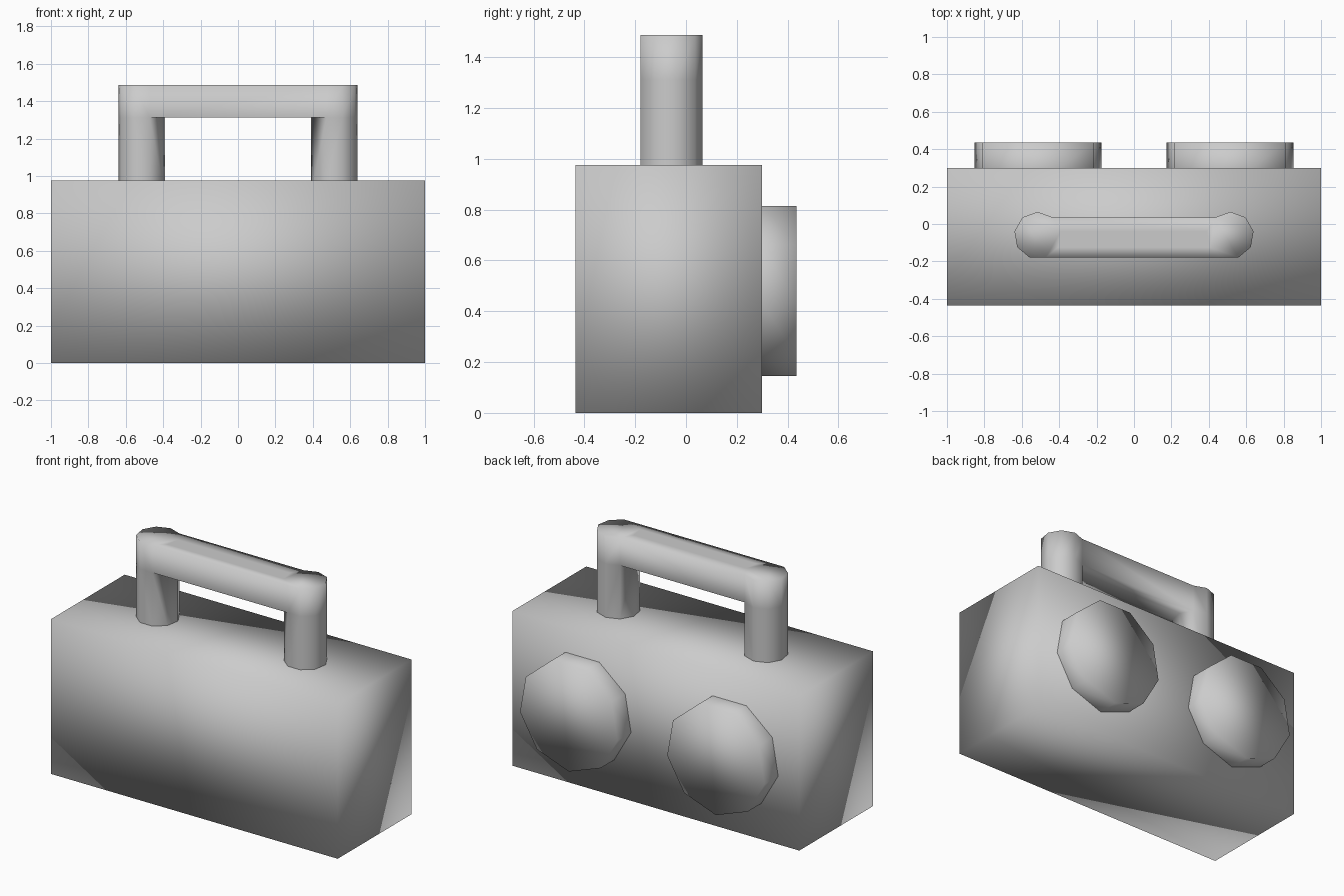
import bpy, bmesh
from math import cos, sin, radians

if "Cube" in bpy.data.objects:
    bpy.data.objects.remove(bpy.data.objects["Cube"])

SIDES = 9


def finish(name, bm):
    bmesh.ops.recalc_face_normals(bm, faces=bm.faces)
    for f in bm.faces:
        f.smooth = True
    mesh = bpy.data.meshes.new(name)
    bm.to_mesh(mesh)
    bm.free()
    obj = bpy.data.objects.new(name, mesh)
    bpy.context.collection.objects.link(obj)
    return obj


def nonagon(radius, start):
    angles = [radians(start - 40 * k) for k in range(SIDES)]
    return [(radius * cos(a), radius * sin(a)) for a in angles]


def skin(bm, a, b, skip=()):
    for k in range(SIDES):
        if k not in skip:
            j = (k + 1) % SIDES
            bm.faces.new((a[k], a[j], b[j], b[k]))


# Box body
bm = bmesh.new()
bmesh.ops.create_cube(bm, size=1)
for v in bm.verts:
    v.co = (v.co.x * 2, v.co.y * 0.735 - 0.0675, (v.co.z + 0.5) * 0.975)
finish("body", bm)

# Speaker discs on the back, point of the nonagon downwards
for side, label in ((-1, "left"), (1, "right")):
    bm = bmesh.new()
    rings = [[bm.verts.new((side * 0.513 + x, y, 0.49 + z))
              for x, z in nonagon(0.345, -90)] for y in (0.30, 0.435)]
    skin(bm, *rings)
    bm.faces.new(rings[1])
    finish(label + "_speaker", bm)

# Handle: two nine-sided posts, with a bar bridged between their inner faces
bm = bmesh.new()
INNER = (1, 2, 3)
posts = []
for side in (-1, 1):
    rings = [[bm.verts.new((side * (0.515 - x), y - 0.061, z))
              for x, y in nonagon(0.126, 90)] for z in (0.975, 1.312, 1.487)]
    skin(bm, rings[0], rings[1])
    skin(bm, rings[1], rings[2], skip=INNER)
    bm.faces.new(rings[2])
    posts.append(rings)
(_, low_l, top_l), (_, low_r, top_r) = posts
for k in INNER:
    for l, r in ((low_l, low_r), (top_l, top_r)):
        bm.faces.new((l[k], l[k + 1], r[k + 1], r[k]))
for k in (1, 4):
    bm.faces.new((low_l[k], top_l[k], top_r[k], low_r[k]))
finish("handle", bm)
